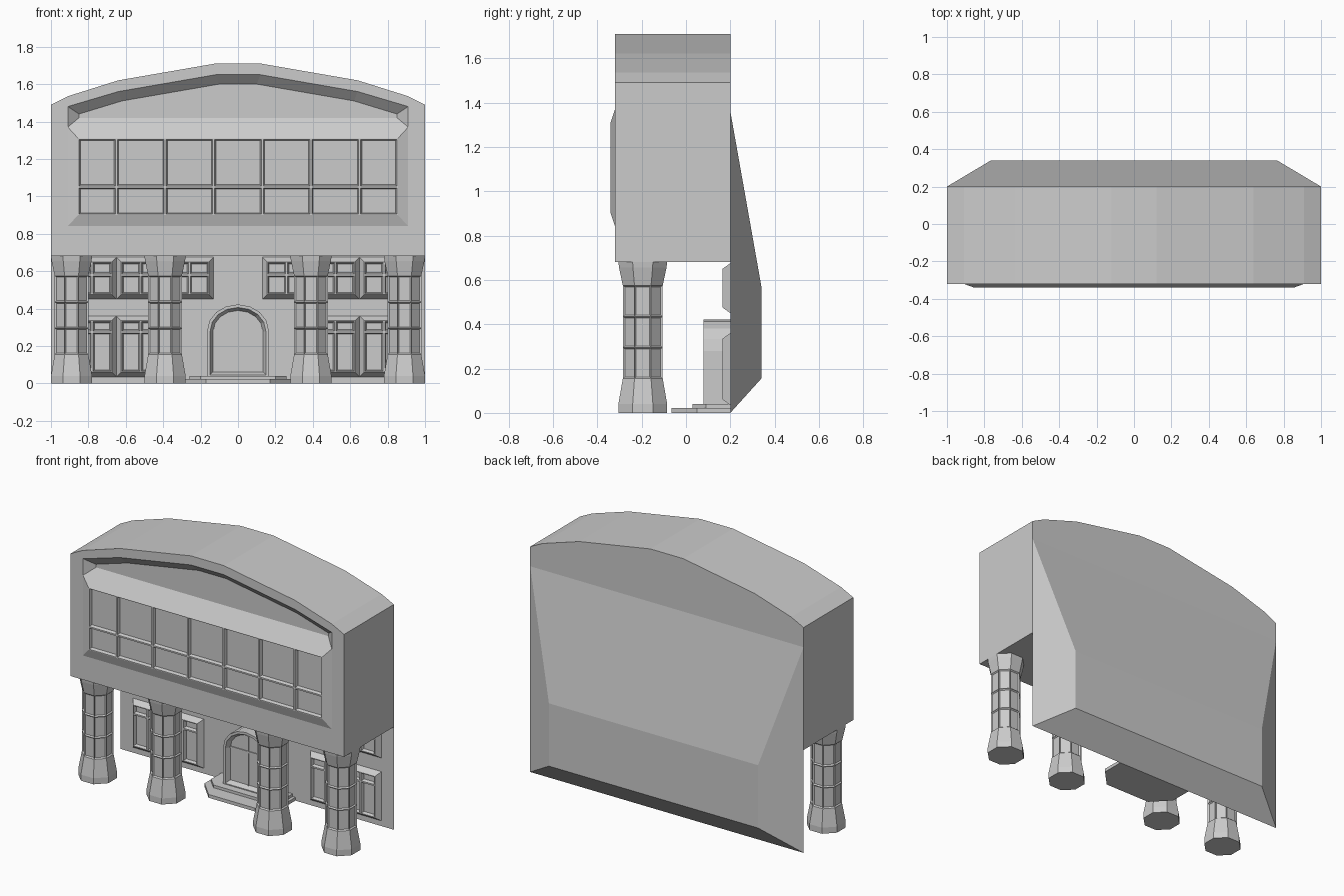
import bpy, bmesh, math

if "Cube" in bpy.data.objects:
    bpy.data.objects.remove(bpy.data.objects["Cube"])

def finish(name, bm, merge=True, fix=False):
    if merge:
        bmesh.ops.remove_doubles(bm, verts=bm.verts, dist=1e-5)
    if fix:
        bmesh.ops.recalc_face_normals(bm, faces=bm.faces)
    me = bpy.data.meshes.new(name)
    bm.to_mesh(me)
    bm.free()
    ob = bpy.data.objects.new(name, me)
    bpy.context.collection.objects.link(ob)
    return ob

def mirror(ob):
    m = ob.modifiers.new("mirror", 'MIRROR')
    m.use_clip = False
    m.use_mirror_merge = False
    return ob

def face(bm, pts):
    return bm.faces.new([bm.verts.new(p) for p in pts])

def sym(bm, pts):
    """face plus its mirror image across x"""
    face(bm, pts)
    face(bm, [(-x, y, z) for x, y, z in reversed(pts)])

def inset(bm, faces, thickness, depth):
    bmesh.ops.inset_individual(bm, faces=faces, thickness=thickness,
                               depth=depth, use_even_offset=True)

def glazing(bm, xs, zs, y, depth, flat=0.005, slope=0.007):
    """grid of recessed panes facing the front"""
    fs = [face(bm, [(a, y, c), (b, y, c), (b, y, d), (a, y, d)])
          for a, b in zip(xs, xs[1:]) for c, d in zip(zs, zs[1:])]
    bmesh.ops.remove_doubles(bm, verts=bm.verts, dist=1e-5)
    inset(bm, fs, flat, 0)
    inset(bm, fs, slope, -depth)

def prism(bm, pts, a, b, axis):
    """extrude a 2D outline along y or z, return the face at end a"""
    p = (lambda u, v, t: (u, t, v)) if axis == 'y' else (lambda u, v, t: (u, v, t))
    f = face(bm, [p(u, v, a) for u, v in pts])
    face(bm, [p(u, v, b) for u, v in pts][::-1])
    for (u, v), (s, t) in zip(pts, pts[1:] + pts[:1]):
        face(bm, [p(u, v, b), p(s, t, b), p(s, t, a), p(u, v, a)])
    bmesh.ops.remove_doubles(bm, verts=bm.verts, dist=1e-5)
    return f

# main shell: arched upper block, ground floor wall and tapered rear
F, B, IN, BOW = -0.32, 0.20, -0.27, -0.34
roof = [(1, 1.49), (.91, 1.535), (.64, 1.62), (.12, 1.71), (0, 1.71)]
rim = [(.91, 1.48), (.64, 1.56), (.12, 1.65), (0, 1.65)]
inner = [(.85, 1.44), (.62, 1.51), (.10, 1.60), (0, 1.60)]
at = lambda pts, y: [(x, y, z) for x, z in pts]
bm = bmesh.new()
sym(bm, at([(0, .68), (1, .68)] + roof + rim[::-1] + [(.91, 1.37), (.91, .84), (0, .84)], F))
for (a, b), (c, d) in zip(roof, roof[1:]):
    sym(bm, [(a, F, b), (a, B, b), (c, B, d), (c, F, d)])
for i in range(3):
    sym(bm, at(rim[i:i + 2], F) + at(inner[i:i + 2][::-1], IN))
sym(bm, at([(.91, 1.37), (.91, 1.48)], F) + at([(.85, 1.44), (.85, 1.42)], IN))
sym(bm, at([(0, 1.42), (.85, 1.42)] + inner, IN))
# sloped surround of the long bay window
sym(bm, at([(0, 1.31), (.855, 1.31)], BOW) + [(.91, F, 1.37)] + at([(.85, 1.42), (0, 1.42)], IN))
sym(bm, at([(.855, .90), (.855, 1.31)], BOW) + at([(.91, 1.37), (.91, .84)], F))
sym(bm, at([(0, .84), (.91, .84)], F) + at([(.855, .90), (0, .90)], BOW))
# sides, soffit, front wall
sym(bm, [(1, F, .68), (1, B, .68), (1, B, 1.36), (1, B, 1.49), (1, F, 1.49)])
sym(bm, [(0, F, .68), (0, B, .68), (1, B, .68), (1, F, .68)])
sym(bm, at([(0, 0), (1, 0), (1, .68), (0, .68)], B))
# rear
R, RX = .34, .765
sym(bm, at([(0, 1.36), (1, 1.36)] + roof, B))
sym(bm, [(0, B, 1.36), (1, B, 1.36), (RX, R, .57), (0, R, .57)])
sym(bm, at([(0, .57), (RX, .57), (RX, .155), (0, .155)], R))
sym(bm, [(0, R, .155), (RX, R, .155), (1, B, 0), (0, B, 0)])
sym(bm, [(1, B, 0), (1, B, .68), (1, B, 1.36), (RX, R, .57), (RX, R, .155)])
finish("building_shell", bm, fix=True)

# long bay window
bm = bmesh.new()
glazing(bm, [-.855, -.65, -.39, -.13, .13, .39, .65, .855], [.90, 1.05, 1.31], BOW, .02)
finish("bay_window", bm)

# small windows with bevelled surrounds
def small_window(name, x0, z0, z1, transom):
    x1, y, m = x0 + .26, .165, .025
    bm = bmesh.new()
    i = [(x0 + m, z0 + m), (x1 - m, z0 + m), (x1 - m, z1 - m), (x0 + m, z1 - m)]
    o = [(x0, z0), (x1, z0), (x1, z1), (x0, z1)]
    glazing(bm, [x0 + m, (x0 + x1) / 2, x1 - m], [z0 + m, transom, z1 - m], y, .02)
    for k in range(4):
        n = (k + 1) % 4
        face(bm, at([o[k], o[n]], B) + at([i[n], i[k]], y))
    mirror(finish(name, bm))

for x in (.13, .39, .65):
    small_window("upper_window", x, .45, .675, .58)
for x in (.39, .65):
    small_window("lower_window", x, .035, .36, .275)

# octagonal columns with panelled shafts
profile = [(0, .11), (.04, .11), (.155, .09), (.295, .09), (.435, .09),
           (.575, .09), (.655, .107), (.68, .11)]

def column(name, cx, cy=-.195):
    bm = bmesh.new()
    rings = []
    for z, ap in profile:
        r = ap / math.cos(math.pi / 8)
        rings.append([bm.verts.new((cx + r * math.cos(a), cy + r * math.sin(a), z))
                      for a in [math.pi / 8 + k * math.pi / 4 for k in range(8)]])
    panels = []
    for j, (lo, hi) in enumerate(zip(rings, rings[1:])):
        for k in range(8):
            n = (k + 1) % 8
            f = bm.faces.new([lo[k], lo[n], hi[n], hi[k]])
            if 2 <= j <= 4:
                panels.append(f)
    bm.faces.new(rings[0][::-1])
    bm.faces.new(rings[-1])
    bm.normal_update()
    inset(bm, panels, .007, -.008)
    mirror(finish(name, bm))

column("outer_column", .89)
column("inner_column", .39)

# arched porch with recessed door
arch = [(-.165, .03), (.165, .03)] + [
    (.165 * math.cos(a), .28 + .142 * math.sin(a))
    for a in [k * math.pi / 8 for k in range(9)]]
bm = bmesh.new()
f = prism(bm, arch, .08, .2, 'y')
bm.normal_update()
inset(bm, [f], .016, 0)
inset(bm, [f], .016, -.03)
finish("door_porch", bm)

# door rails
def box(name, x0, x1, y0, y1, z0, z1):
    bm = bmesh.new()
    prism(bm, [(x0, z0), (x1, z0), (x1, z1), (x0, z1)], y0, y1, 'y')
    finish(name, bm)

box("door_post", -.005, .005, .104, .112, .06, .385)
box("door_rail", -.133, .133, .104, .112, .275, .287)

# entrance steps
bm = bmesh.new()
prism(bm, [(-.28, .2), (-.28, .05), (-.17, -.065), (.17, -.065), (.28, .05), (.28, .2)], .022, 0, 'z')
finish("lower_step", bm, fix=True)
bm = bmesh.new()
prism(bm, [(-.26, .2), (-.26, .09), (-.2, .03), (.2, .03), (.26, .09), (.26, .2)], .04, .022, 'z')
finish("upper_step", bm, fix=True)
